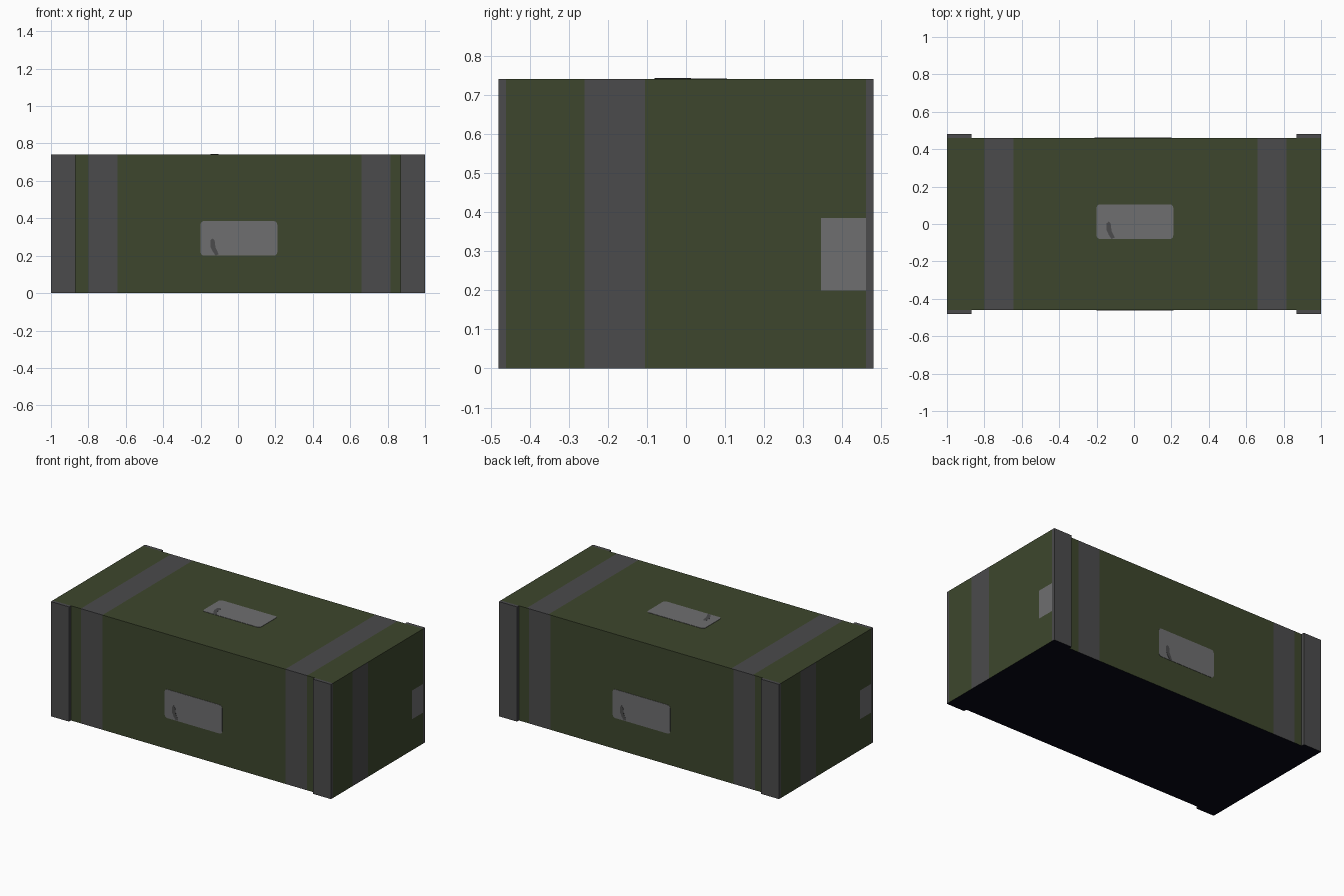
import bpy, bmesh
from math import pi, sin, cos
from mathutils import Matrix, Vector

cube = bpy.data.objects.get("Cube")
if cube:
    bpy.data.objects.remove(cube, do_unlink=True)

HALF_X, HALF_Y, HEIGHT = 1.0, 0.46, 0.74


def material(name, r, g, b):
    m = bpy.data.materials.new(name)
    m.use_nodes = True
    m.diffuse_color = (r, g, b, 1)
    bsdf = next(n for n in m.node_tree.nodes if n.type == 'BSDF_PRINCIPLED')
    bsdf.inputs["Base Color"].default_value = (r, g, b, 1)
    bsdf.inputs["Roughness"].default_value = 0.8
    return m


GREEN = material("olive green", 0.047, 0.062, 0.026)
GREY = material("dark grey metal", 0.07, 0.07, 0.072)
LIGHT = material("light grey plate", 0.156, 0.156, 0.16)
BLACK = material("dark underside", 0.002, 0.002, 0.008)


def finish(bm, name, mats):
    bmesh.ops.recalc_face_normals(bm, faces=bm.faces)
    mesh = bpy.data.meshes.new(name)
    bm.to_mesh(mesh)
    bm.free()
    for m in mats:
        mesh.materials.append(m)
    ob = bpy.data.objects.new(name, mesh)
    bpy.context.collection.objects.link(ob)
    return ob


def box(lo, hi):
    lo, hi = Vector(lo), Vector(hi)
    bm = bmesh.new()
    bmesh.ops.create_cube(bm, size=1, matrix=Matrix.Translation((lo + hi) / 2)
                          @ Matrix.Diagonal((*(hi - lo), 1)))
    return bm


def cut(bm, axis, values):
    normal = Vector([i == axis for i in range(3)])
    for v in values:
        bmesh.ops.bisect_plane(bm, geom=bm.verts[:] + bm.edges[:] + bm.faces[:],
                               plane_co=normal * v, plane_no=normal)


# Crate body, with the painted bands and end plates cut into its faces
BAND_A, BAND_B = (-0.8, -0.645), (0.66, 0.815)
END_BAND, END_PLATE, PLATE_Z = (-0.26, -0.105), 0.345, (0.2, 0.385)
body = box((-HALF_X, -HALF_Y, 0), (HALF_X, HALF_Y, HEIGHT))
for s in (1, -1):
    cut(body, 0, [s * v for v in BAND_A + BAND_B])
    cut(body, 1, [s * v for v in END_BAND + (END_PLATE,)])
cut(body, 2, PLATE_Z)


def inside(value, span):
    return span[0] < value < span[1]


def body_colour(face):
    c, n = face.calc_center_median(), face.normal
    if n.z < -0.5:
        return 3
    if abs(n.x) > 0.5:
        y = c.y * n.x          # the two ends are turned half round
        if inside(y, END_BAND):
            return 1
        return 2 if y > END_PLATE and inside(c.z, PLATE_Z) else 0
    x = -c.x if n.y > 0.5 else c.x
    return int(inside(x, BAND_A) or inside(x, BAND_B))


body.normal_update()
for f in body.faces:
    f.material_index = body_colour(f)
finish(body, "crate_body", [GREEN, GREY, LIGHT, BLACK])

# Corner battens on the front and back
for sx, side in ((1, "left"), (-1, "right")):
    for sy, end in ((-1, "front"), (1, "back")):
        xs = sorted((sx * 0.87, sx * HALF_X))
        ys = sorted((sy * HALF_Y, sy * 0.48))
        post = box((xs[0], ys[0], 0), (xs[1], ys[1], HEIGHT))
        post.normal_update()
        for f in post.faces:
            f.material_index = int(f.normal.z < -0.5)
        finish(post, f"{end}_{side}_batten", [GREY, BLACK])


def slab(name, outline, thick, mat, place):
    bm = bmesh.new()
    face = bm.faces.new([bm.verts.new((x, y, 0)) for x, y in outline])
    top = bmesh.ops.extrude_face_region(bm, geom=[face])["geom"]
    for v in top:
        if isinstance(v, bmesh.types.BMVert):
            v.co.z = thick
    bmesh.ops.transform(bm, matrix=place, verts=bm.verts)
    return finish(bm, name, [mat])


def rounded(w, h, r, steps=4):
    pts = []
    for q, (sx, sy) in enumerate(((1, 1), (-1, 1), (-1, -1), (1, -1))):
        for i in range(steps + 1):
            a = (q + i / steps) * pi / 2
            pts.append((sx * (w / 2 - r) + r * cos(a), sy * (h / 2 - r) + r * sin(a)))
    return pts


# Label plates with a dark scuff on the front, back and top
SCUFF = [(-0.125, -0.0925), (-0.108, -0.085), (-0.125, -0.05), (-0.13, -0.01),
         (-0.14, 0), (-0.153, -0.01), (-0.152, -0.045), (-0.14, -0.07)]
upright = Matrix.Rotation(pi / 2, 4, 'X')
front = Matrix.Translation((0.005, -HALF_Y, 0.2925)) @ upright
places = {"front": front,
          "back": Matrix.Rotation(pi, 4, 'Z') @ front,
          "top": Matrix.Translation((0.005, 0.0125, HEIGHT))}
for side, place in places.items():
    slab(f"{side}_plate", rounded(0.41, 0.185, 0.018), 0.002, LIGHT, place)
    slab(f"{side}_plate_scuff", SCUFF, 0.003, GREY, place)
